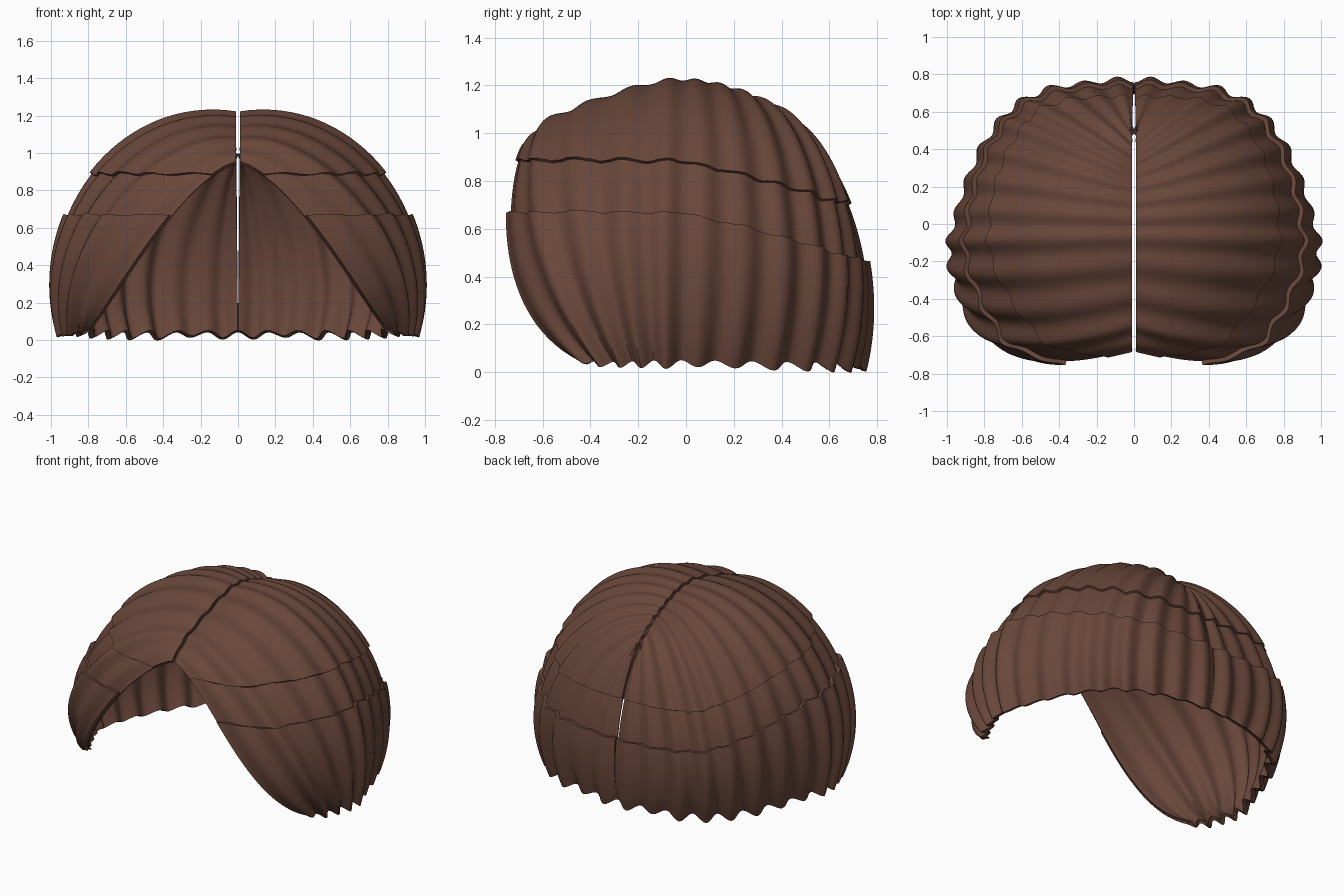
import bpy, math, random
from mathutils import Vector

cube = bpy.data.objects.get("Cube")
if cube:
    bpy.data.objects.remove(cube)
random.seed(4)

brown = bpy.data.materials.new("chestnut_brown")
brown.use_nodes = True
colour = (0.14, 0.062, 0.042, 1)
brown.diffuse_color = colour
brown.node_tree.nodes["Principled BSDF"].inputs["Base Color"].default_value = colour

# Guide strands of the left half, front to back: place along the parting, then four curve handles
GUIDES = [
    (0.00, [(.01, -.68, .95), (.30, -.75, .87), (.64, -.85, .26), (.80, -.45, .05)]),
    (0.12, [(.01, -.52, 1.06), (.40, -.64, 1.11), (.95, -.71, .53), (.87, -.34, .04)]),
    (0.36, [(.01, -.05, 1.205), (.64, -.05, 1.30), (1.11, -.06, .63), (.92, -.06, .04)]),
    (0.70, [(.01, .30, 1.11), (.32, .47, 1.18), (.78, .72, .60), (.60, .55, .03)]),
    (1.00, [(.008, .50, .98), (.008, .66, .83), (.003, .82, .40), (0, .72, .03)]),
]
CENTRE = Vector((0, -.02, .35))
rows = [(u, [Vector(p) for p in pts]) for u, pts in GUIDES]
flip = Vector((-1, 1, 1))
front = [a * 2 - b for a, b in zip(rows[0][1], rows[1][1])]
back = [p * flip for p in rows[-2][1]]
rows = [(-rows[1][0], front)] + rows + [(2 - rows[-2][0], back)]
RIDGES = 13
STEPS = RIDGES * 10
tips = [random.uniform(-.008, .008) for _ in range(RIDGES + 1)]
heights = [random.uniform(.7, 1.2) for _ in range(RIDGES + 1)]


def handles(u):
    """Blend the guide strands smoothly across the half."""
    k = 1
    while k < len(rows) - 3 and u > rows[k + 1][0]:
        k += 1
    (ua, a), (ub, b), (uc, c), (ud, d) = rows[k - 1:k + 3]
    w = uc - ub
    t = (u - ub) / w
    out = []
    for pa, pb, pc, pd in zip(a, b, c, d):
        mb, mc = (pc - pa) / (uc - ua) * w, (pd - pb) / (ud - ub) * w
        out.append(pb + mb * t + (3 * (pc - pb) - 2 * mb - mc) * t**2
                   + (2 * (pb - pc) + mb + mc) * t**3)
    return out


def strand(u, v):
    a, b, c, d = handles(u)
    s = 1 - v
    return a * s**3 + b * 3 * s * s * v + c * 3 * s * v * v + d * v**3


def ridge(u):
    """Soft swelling of each lock."""
    wave = (1 - math.cos(2 * math.pi * RIDGES * u)) / 2
    return 2 * wave * heights[int(u * RIDGES)] - 1


def surface(u, v, lift):
    p = strand(u, v)
    outward = (p - CENTRE).normalized()
    q = p + outward * (lift + (.006 + .013 * v) * ridge(u))
    q.z -= .012 * ridge(u) * v**6 * min(1, 2.5 * u)
    q.x = max(q.x, .007 * (1 - v))
    return q


def v_at(u, height):
    """Where a strand falls below a rim that slopes down towards the back."""
    for k in range(401):
        p = strand(u, k / 400)
        if p.z < height - .27 * max(0, p.y + .02) and k > 8:
            return k / 400
    return 1


def hair_layer(name, top, bottom, lift, thickness, rings):
    """top and bottom are rim heights; None means the parting or the tips."""
    verts, faces = [], []
    for i in range(STEPS + 1):
        u = i / STEPS
        jag = tips[int(u * RIDGES)]
        v0 = 0 if top is None else v_at(u, top + jag)
        v1 = 1 if bottom is None else v_at(u, bottom + jag)
        for j in range(rings + 1):
            verts.append(surface(u, v0 + (v1 - v0) * j / rings, lift))
    r = rings + 1
    for i in range(STEPS):
        for j in range(rings):
            a = i * r + j
            faces.append((a, a + 1, a + r + 1, a + r))
    mesh = bpy.data.meshes.new(name)
    mesh.from_pydata(verts, [], faces)
    mesh.materials.append(brown)
    obj = bpy.data.objects.new(name, mesh)
    bpy.context.collection.objects.link(obj)
    solid = obj.modifiers.new("thickness", 'SOLIDIFY')
    solid.thickness = thickness
    solid.offset = -1
    mirror = obj.modifiers.new("other_half", 'MIRROR')
    mirror.use_mirror_merge = False
    bpy.ops.object.select_all(action='DESELECT')
    obj.select_set(True)
    bpy.context.view_layer.objects.active = obj
    bpy.ops.object.convert(target='MESH')
    bpy.ops.object.shade_smooth_by_angle(angle=math.radians(40))


# A full under layer, with a crown cap and a lower band of locks over it
hair_layer("under_layer", None, None, -.002, .008, 30)
hair_layer("crown_layer", None, .89, .012, .014, 20)
hair_layer("lower_layer", .67, None, .022, .024, 20)
